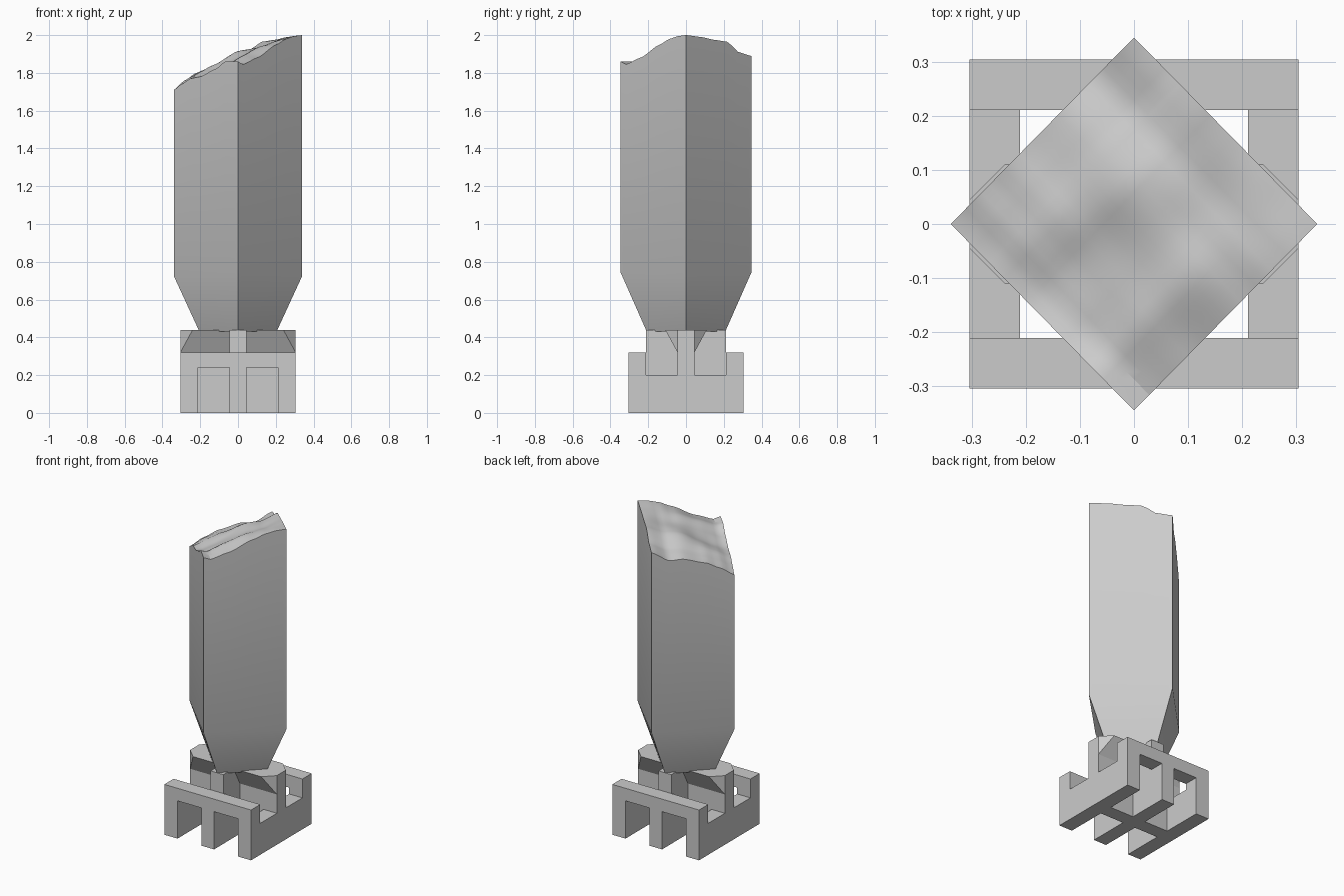
import bpy, bmesh, math
from mathutils import Vector

cube = bpy.data.objects.get("Cube")
if cube:
    bpy.data.objects.remove(cube, do_unlink=True)

grey = bpy.data.materials.new("plain grey")
grey.use_nodes = True
grey.diffuse_color = (0.6, 0.6, 0.6, 1)
grey.node_tree.nodes["Principled BSDF"].inputs["Base Color"].default_value = (0.6, 0.6, 0.6, 1)

HALF = 0.305    # half width of the stand
INNER = 0.212   # inside of the outer frame
BAR = 0.045     # half thickness of the cross bars


def finish(name, bm, smooth=False):
    bmesh.ops.recalc_face_normals(bm, faces=bm.faces)
    mesh = bpy.data.meshes.new(name)
    bm.to_mesh(mesh)
    bm.free()
    mesh.materials.append(grey)
    obj = bpy.data.objects.new(name, mesh)
    bpy.context.collection.objects.link(obj)
    if smooth:
        bpy.ops.object.select_all(action='DESELECT')
        obj.select_set(True)
        bpy.context.view_layer.objects.active = obj
        bpy.ops.object.shade_smooth_by_angle(angle=math.radians(30))
    return obj


def prism(profile, axis, lo, hi):
    """Extrude a (side, height) profile along x or y."""
    def place(s, z, d):
        return (d, s, z) if axis == 'x' else (s, d, z)
    bm = bmesh.new()
    face = bm.faces.new([bm.verts.new(place(s, z, lo)) for s, z in profile])
    new = bmesh.ops.extrude_face_region(bm, geom=[face])['geom']
    shift = Vector(place(0, 0, hi - lo))
    bmesh.ops.translate(bm, vec=shift, verts=[v for v in new if isinstance(v, bmesh.types.BMVert)])
    return bm


def mirrored(half):
    return half + [(-s, z) for s, z in reversed(half)]


def rect(lo, hi, top):
    return [(lo, 0), (hi, 0), (hi, top), (lo, top)]


# Front and back rails with two square openings each
comb = mirrored([(BAR, 0), (BAR, 0.24), (INNER, 0.24), (INNER, 0), (HALF, 0), (HALF, 0.32)])
for name, lo, hi in (("front_rail", -HALF, -INNER), ("back_rail", INNER, HALF)):
    finish(name, prism(comb, 'y', lo, hi))

# Low side walls
for name, lo, hi in (("right_wall", -HALF, -INNER), ("left_wall", INNER, HALF)):
    finish(name, prism(rect(lo, hi, 0.2), 'y', -INNER, INNER))

# Cross bar running front to back
finish("lengthwise_bar", prism(rect(-BAR, BAR, 0.44), 'y', -INNER, INNER))

# Cross bar running side to side, flared at the top with cut corners
flare = mirrored([(BAR, 0), (BAR, 0.32), (0.11, 0.44)])
bm = prism(flare, 'x', -HALF, HALF)
for sx in (-1, 1):
    for sy in (-1, 1):
        cut = bmesh.ops.bisect_plane(
            bm, geom=bm.verts[:] + bm.edges[:] + bm.faces[:],
            plane_co=(sx * HALF, sy * BAR, 0), plane_no=(sx, sy, 0), clear_outer=True)
        edges = [e for e in cut['geom_cut'] if isinstance(e, bmesh.types.BMEdge) and e.is_boundary]
        if edges:
            bmesh.ops.holes_fill(bm, edges=edges, sides=0)
finish("flared_bar", bm)

# Column: height along each rim edge, as (fraction, z) points
WS = [(0, 1.71), (.12, 1.74), (.26, 1.77), (.41, 1.78), (.65, 1.82), (.8, 1.86), (1, 1.86)]
SE = [(0, 1.86), (.08, 1.845), (.3, 1.88), (.6, 1.95), (.75, 1.98), (.88, 1.995), (1, 2)]
WN = [(0, 1.71), (.17, 1.76), (.35, 1.80), (.63, 1.835), (.78, 1.83), (1, 1.89)]
NE = [(0, 1.89), (.2, 1.91), (.3, 1.945), (.37, 1.965), (.57, 1.975), (.77, 1.99), (1, 2)]


def height(pts, t):
    for (a, za), (b, zb) in zip(pts, pts[1:]):
        if t <= b:
            f = (t - a) / (b - a)
            f = 0.5 * f + 0.5 * f * f * (3 - 2 * f)
            return za + (zb - za) * f
    return pts[-1][1]


def blend(u, v, w, s, n, e):
    return (1-u)*(1-v)*w + u*(1-v)*s + (1-u)*v*n + u*v*e


def top_height(u, v):
    z = (1-v)*height(WS, u) + v*height(NE, u) + (1-u)*height(WN, v) + u*height(SE, v)
    z -= blend(u, v, 1.71, 1.86, 1.89, 2.0)
    # soft ripples that vanish at the rim
    fade = 16 * u * (1-u) * v * (1-v)
    return z + 0.012 * fade * math.sin(9*u + 2*v) * math.cos(7*v - 3*u)


N = 24
RX, RY = 0.34, 0.346
bm = bmesh.new()
uv = {}
grid = []
for j in range(N + 1):
    row = []
    for i in range(N + 1):
        u, v = i / N, j / N
        vert = bm.verts.new((RX * (u + v - 1), RY * (v - u), top_height(u, v)))
        row.append(vert)
    grid.append(row)
for j in range(N):
    for i in range(N):
        bm.faces.new((grid[j][i], grid[j][i+1], grid[j+1][i+1], grid[j+1][i]))

# Straight sides down to the shoulder, then a taper to the foot
rim = (grid[0][:-1] + [r[-1] for r in grid[:-1]]
       + grid[-1][:0:-1] + [r[0] for r in grid[:0:-1]])
shoulder, foot = [], []
for v in rim:
    x, y = v.co.x, v.co.y
    shoulder.append(bm.verts.new((x, y, 0.725 + 0.018 * abs(y) / RY)))
    foot.append(bm.verts.new((x * 0.6, y * 0.6, 0.43)))
for upper, lower in ((rim, shoulder), (shoulder, foot)):
    for k in range(len(rim)):
        m = (k + 1) % len(rim)
        bm.faces.new((upper[k], upper[m], lower[m], lower[k]))
bm.faces.new(foot)
finish("column", bm, smooth=True)
